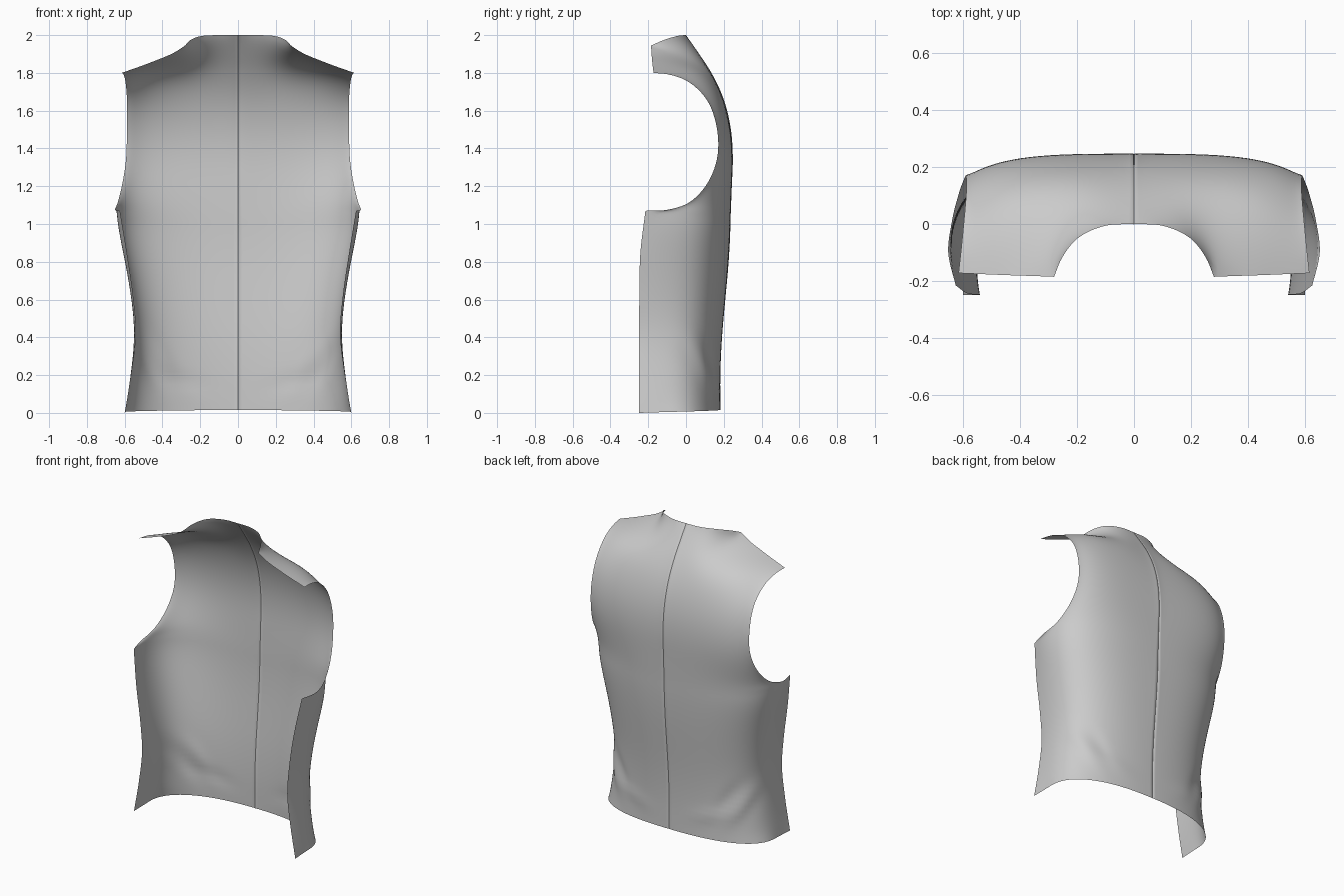
import bpy
import math
from mathutils import Vector

if "Cube" in bpy.data.objects:
    bpy.data.objects.remove(bpy.data.objects["Cube"])

COLS, STEPS, NECK = 40, 6, 18   # columns per row, steps per span, column of the neck corner
Y0 = -0.1                       # widest line of the torso


def catmull(pts, i, t):
    """Point on span i of a chord-length spline through pts."""
    p1, p2 = pts[i], pts[i + 1]
    h = (p2 - p1).length or 1e-9

    def tangent(a, b, c):
        ha, hb = (b - a).length or 1e-9, (c - b).length or 1e-9
        return ((b - a) / ha * hb + (c - b) / hb * ha) / (ha + hb) * h

    m1 = tangent(pts[i - 1], p1, p2) if i > 0 else p2 - p1
    m2 = tangent(p1, p2, pts[i + 2]) if i + 2 < len(pts) else p2 - p1
    return (p1 * (2*t**3 - 3*t*t + 1) + m1 * (t**3 - 2*t*t + t)
            + p2 * (3*t*t - 2*t**3) + m2 * (t**3 - t*t))


def resample(pts, n):
    """n + 1 evenly spaced points along a polyline."""
    d = [0.0]
    for a, b in zip(pts, pts[1:]):
        d.append(d[-1] + (b - a).length)
    out, j = [], 0
    for k in range(n + 1):
        s = d[-1] * k / n
        while j < len(pts) - 2 and d[j + 1] < s:
            j += 1
        out.append(pts[j].lerp(pts[j + 1], min(1, (s - d[j]) / max(1e-9, d[j + 1] - d[j]))))
    return out


def smooth_row(pts, n=COLS):
    pts = [Vector(p) for p in pts]
    return resample([catmull(pts, i, k / 12) for i in range(len(pts) - 1)
                     for k in range(12)] + [pts[-1]], n)


def torso_row(yc, zc, xe, ye, ze, w, power):
    """Rounded section from the centre back to the outer edge."""
    b, e = yc - Y0, 2 / power
    s = max(0.0, (ye - Y0) / b)
    t_end = math.asin(min(1, s ** (power / 2)))
    a = w if ye <= Y0 else xe / math.cos(t_end) ** e
    pts = []
    for k in range(241):
        t = math.pi / 2 + (t_end - math.pi / 2) * k / 240
        pts.append(Vector((a * max(0, math.cos(t)) ** e, Y0 + b * max(0, math.sin(t)) ** e, 0)))
    pts[0].x = 0
    if ye < Y0:                 # tail wrapping to the side seam
        for k in range(1, 13):
            t = k / 12
            pts.append(Vector((w + (xe - w) * t * t, Y0 + (ye - Y0) * t, 0)))
    row = resample(pts, COLS)
    for k, p in enumerate(row):
        p.z = zc + (ze - zc) * (k / COLS) ** 2
    return row


# centre y, centre z, edge x, edge y, edge z, half width, squareness
side_rows = [
    (0.182, 0.015, 0.600, -0.248, 0.00, 0.597, 2.4),
    (0.182, 0.22, 0.562, -0.248, 0.22, 0.567, 2.4),
    (0.192, 0.42, 0.540, -0.248, 0.42, 0.548, 2.5),
    (0.209, 0.61, 0.555, -0.247, 0.62, 0.568, 2.6),
    (0.225, 0.79, 0.587, -0.242, 0.84, 0.606, 2.7),
    (0.234, 0.95, 0.625, -0.215, 1.07, 0.648, 2.8)]
armhole_rows = [
    (0.236, 1.03, 0.651, -0.100, 1.075, 0.651, 2.8),
    (0.239, 1.11, 0.638, 0.010, 1.11, 0, 2.9),
    (0.243, 1.21, 0.615, 0.103, 1.20, 0, 3.2),
    (0.248, 1.35, 0.593, 0.163, 1.34, 0, 3.7),
    (0.238, 1.50, 0.588, 0.163, 1.51, 0, 3.7),
    (0.200, 1.66, 0.588, 0.105, 1.665, 0, 3.3)]

rows = [torso_row(*r) for r in side_rows + armhole_rows]
CORNER = len(side_rows) - 1
# rows rolling over the shoulder blade
rows.append(smooth_row([(0, .135, 1.80), (.25, .125, 1.802), (.45, .08, 1.79), (.597, .0, 1.76)]))
rows.append(smooth_row([(0, .07, 1.90), (.15, .05, 1.903), (.29, -.03, 1.88),
                        (.45, -.07, 1.843), (.607, -.1, 1.793)]))
# neckline, then shoulder seam
neck = smooth_row([(0, 0, 2), (.1, -.006, 2), (.2, -.052, 1.994), (.253, -.12, 1.973),
                   (.28, -.185, 1.945)], NECK)
shoulder = smooth_row([(.28, -.185, 1.945), (.33, -.183, 1.912), (.45, -.179, 1.86),
                       (.615, -.172, 1.80)], COLS - NECK)
rows.append(neck + shoulder[1:])


def fold(p):
    """Soft cloth folds around the waist and hem."""
    d = 0.0
    for x, z, ang, long, wide, amp in ((.47, .26, 1.0, .15, .045, .012), (.40, .30, 1.0, .12, .04, -.009),
                                       (.30, .17, .25, .13, .04, .007), (.53, .30, 1.2, .12, .04, -.007)):
        dx, dz = p.x - x, p.z - z
        a = dx * math.cos(ang) + dz * math.sin(ang)
        b = dz * math.cos(ang) - dx * math.sin(ang)
        d += amp * math.exp(-(a / long) ** 2 - (b / wide) ** 2)
    d *= max(0, min(1, (p.y + 0.1) / 0.12))
    return p + Vector((p.x, p.y + 0.1, 0)).normalized() * d


# loft the rows, keeping a sharp corner under the arm
grid = []
for i in range(len(rows) - 1):
    for k in range(STEPS + (i == len(rows) - 2)):
        line = []
        for c in range(COLS + 1):
            col = [r[c] for r in rows]
            whole = catmull(col, i, k / STEPS)
            if i < CORNER:
                split = catmull(col[:CORNER + 1], i, k / STEPS)
            else:
                split = catmull(col[CORNER:], i - CORNER, k / STEPS)
            line.append(whole.lerp(split, (c / COLS) ** 24))
        grid.append(line)

# relax the cloth inside its outline
for _ in range(25):
    old = [line[:] for line in grid]
    for r in range(1, len(grid) - 1):
        for c in range(1, COLS):
            mean = (old[r-1][c] + old[r+1][c] + old[r][c-1] + old[r][c+1]) / 4
            grid[r][c] = old[r][c].lerp(mean, 0.6)

# folds, and the narrow groove of the centre back seam
for r, line in enumerate(grid):
    line = [fold(p) for p in line]
    line.insert(1, line[0].lerp(line[1], 0.15))
    line[0] = line[0] - Vector((0, 0.003, 0))
    grid[r] = line


def build_panel(name, side):
    w = len(grid[0])
    verts = [(p.x * side, p.y, p.z) for line in grid for p in line]
    faces = []
    for r in range(len(grid) - 1):
        for c in range(w - 1):
            f = (r*w + c, (r + 1)*w + c, (r + 1)*w + c + 1, r*w + c + 1)
            faces.append(f if side > 0 else f[::-1])
    mesh = bpy.data.meshes.new(name)
    mesh.from_pydata(verts, [], faces)
    mesh.shade_smooth()
    bpy.context.collection.objects.link(bpy.data.objects.new(name, mesh))


# two halves meeting at the centre back seam
build_panel("vest_back_right", 1)
build_panel("vest_back_left", -1)
